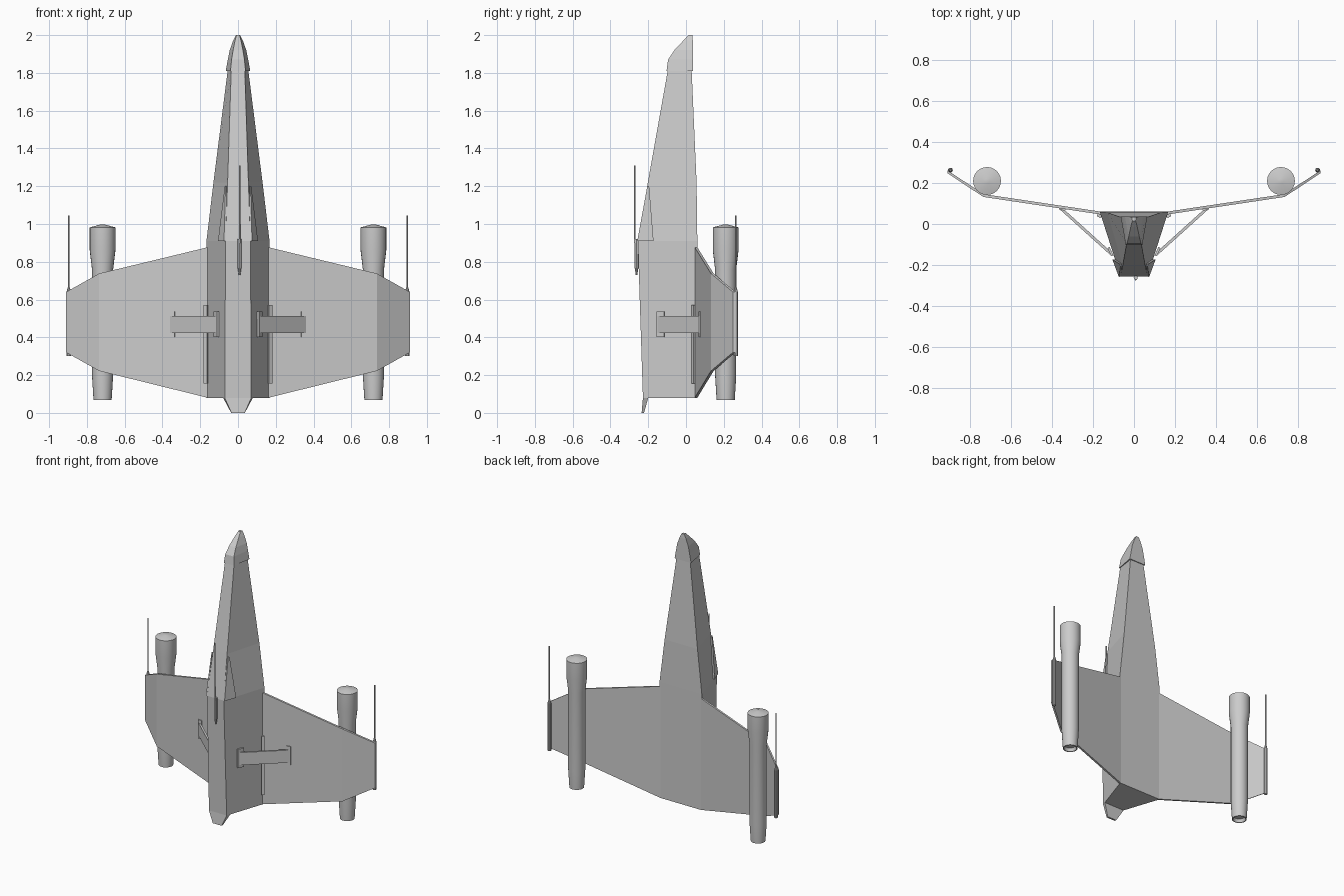
import bpy, bmesh, math
from mathutils import Vector, Matrix

if "Cube" in bpy.data.objects:
    bpy.data.objects.remove(bpy.data.objects["Cube"])

grey = bpy.data.materials.new("hull_grey")
grey.use_nodes = True
COLOR = (0.6, 0.6, 0.6, 1)
grey.diffuse_color = COLOR
grey.node_tree.nodes["Principled BSDF"].inputs["Base Color"].default_value = COLOR


def finish(name, bm):
    bmesh.ops.recalc_face_normals(bm, faces=bm.faces)
    mesh = bpy.data.meshes.new(name)
    bm.to_mesh(mesh)
    bm.free()
    mesh.materials.append(grey)
    obj = bpy.data.objects.new(name, mesh)
    bpy.context.collection.objects.link(obj)
    return obj


def loft(name, rings):
    """Skin a list of equal-length point rings and cap both ends."""
    bm = bmesh.new()
    rows = [[bm.verts.new(p) for p in ring] for ring in rings]
    n = len(rows[0])
    for a, b in zip(rows, rows[1:]):
        for i in range(n):
            j = (i + 1) % n
            bm.faces.new((a[i], a[j], b[j], b[i]))
    bm.faces.new(rows[0])
    bm.faces.new(rows[-1])
    return finish(name, bm)


def hull_rings(sections):
    """Trapezoid sections: z, front y, front half width, back y, back half width."""
    return [[(-fw, fy, z), (fw, fy, z), (bw, by, z), (-bw, by, z)]
            for z, fy, fw, by, bw in sections]


def lathe(name, x, y, profile, sides):
    return loft(name, [[(x + r * math.cos(math.tau * i / sides),
                         y + r * math.sin(math.tau * i / sides), z)
                        for i in range(sides)] for r, z in profile])


def plank(name, a, b, z0, z1, thick):
    """Upright board between two plan points."""
    a, b = Vector(a), Vector(b)
    d = (b - a).normalized()
    n = Vector((-d.y, d.x)) * thick / 2
    plan = [a - n, b - n, b + n, a + n]
    return loft(name, [[(p.x, p.y, z) for p in plan] for z in (z0, z1)])


# Fuselage, nose cap and tail tip
loft("fuselage", hull_rings([
    (0.08, -0.228, 0.07, 0.06, 0.167),
    (0.91, -0.255, 0.066, 0.06, 0.167),
    (1.22, -0.202, 0.055, 0.056, 0.13),
    (1.81, -0.097, 0.036, 0.03, 0.055)]))
loft("nose_cap", hull_rings([
    (1.81, -0.103, 0.04, 0.036, 0.065),
    (1.87, -0.095, 0.034, 0.036, 0.054),
    (1.92, -0.062, 0.026, 0.036, 0.044),
    (1.97, -0.015, 0.016, 0.036, 0.026),
    (2.0, 0.015, 0.008, 0.034, 0.011)]))
loft("tail_tip", hull_rings([
    (0.0, -0.235, 0.035, -0.222, 0.036),
    (0.08, -0.228, 0.07, -0.2, 0.079)]))

# Front antenna
lathe("front_antenna_base", 0.008, -0.262,
      [(0.004, 0.73), (0.01, 0.77), (0.01, 0.92)], 8)
lathe("front_antenna_rod", 0.008, -0.271, [(0.004, 0.9), (0.004, 1.31)], 6)

for side, s in (("left", 1), ("right", -1)):
    # Cranked wing: x, y, bottom z, top z
    stations = [(0.16, 0.053, 0.08, 0.877), (0.735, 0.139, 0.222, 0.738),
                (0.91, 0.255, 0.32, 0.64)]
    loft(side + "_wing", [[(s * x, y - 0.007, lo), (s * x, y - 0.007, hi),
                           (s * x, y + 0.007, hi), (s * x, y + 0.007, lo)]
                          for x, y, lo, hi in stations])

    # Engine pod with a shallow cone cap and recessed nozzle
    pod = lathe(side + "_engine", s * 0.717, 0.21,
                [(0.034, 0.09), (0.042, 0.068), (0.048, 0.068), (0.056, 0.2),
                 (0.056, 0.76), (0.068, 0.86), (0.068, 0.982), (0.012, 0.997)], 24)
    pod.data.shade_smooth()
    bpy.ops.object.select_all(action="DESELECT")
    pod.select_set(True)
    bpy.context.view_layer.objects.active = pod
    bpy.ops.object.shade_smooth_by_angle(angle=math.radians(30))

    # Wing tip antenna
    lathe(side + "_tip_holder", s * 0.896, 0.263,
          [(0.012, 0.3), (0.012, 0.64), (0.006, 0.665)], 10)
    lathe(side + "_tip_rod", s * 0.896, 0.263, [(0.005, 0.66), (0.005, 1.045)], 6)

    # Brace between fuselage and wing, with a pad at each end
    plank(side + "_brace", (s * 0.112, -0.145), (s * 0.355, 0.074), 0.422, 0.512, 0.014)
    plank(side + "_brace_inner_pad", (s * 0.106, -0.155), (s * 0.124, -0.115),
          0.402, 0.536, 0.012)
    plank(side + "_brace_outer_pad", (s * 0.335, 0.071), (s * 0.364, 0.0755),
          0.402, 0.536, 0.012)

    # Rail along the wing root
    plank(side + "_root_rail", (s * 0.16, 0.035), (s * 0.178, 0.046), 0.155, 0.572, 0.016)

    # Tapered spike beside the canopy
    loft(side + "_canopy_spike", [
        [(s * 0.064, -0.256, 0.91), (s * 0.074, -0.258, 0.91),
         (s * 0.106, -0.172, 0.91), (s * 0.09, -0.172, 0.91)],
        [(s * 0.06, -0.205, 1.2), (s * 0.066, -0.205, 1.2),
         (s * 0.07, -0.195, 1.2), (s * 0.06, -0.195, 1.2)]])
